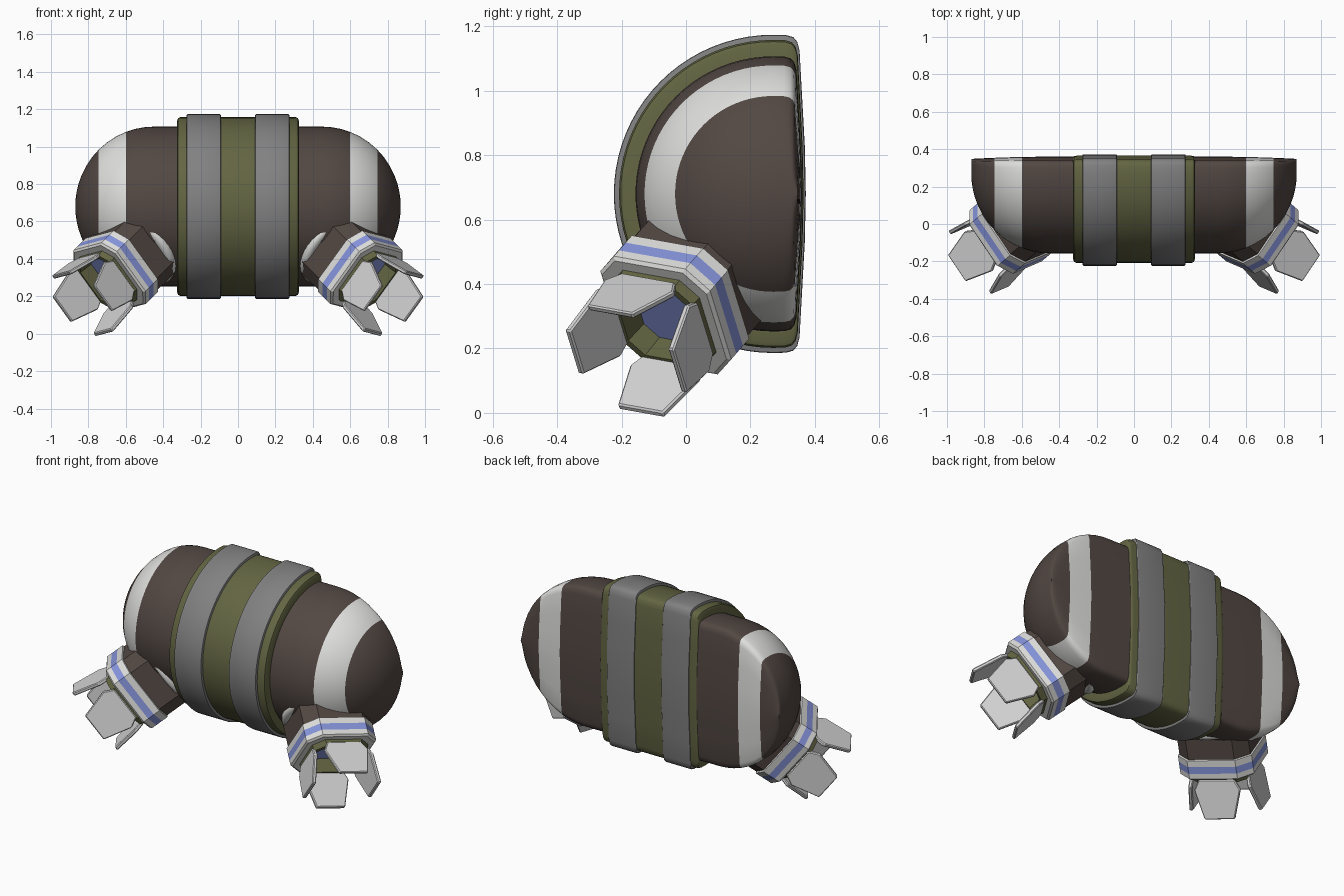
import bpy, bmesh, math
from mathutils import Vector

if "Cube" in bpy.data.objects:
    bpy.data.objects.remove(bpy.data.objects["Cube"])


def mat(name, col):
    m = bpy.data.materials.new(name)
    m.diffuse_color = (*col, 1)
    m.use_nodes = True
    m.node_tree.nodes["Principled BSDF"].inputs["Base Color"].default_value = m.diffuse_color
    return m


BROWN = mat("dark brown", (0.085, 0.064, 0.056))
WHITE = mat("off white", (0.74, 0.74, 0.73))
OLIVE = mat("olive", (0.125, 0.13, 0.055))
GREY = mat("mid grey", (0.22, 0.22, 0.22))
BLUE = mat("soft blue", (0.24, 0.30, 0.72))
PLATE = mat("light grey", (0.66, 0.66, 0.66))


def loft(name, rings, mats, indices, smooth=None, cap_start=None, cap_end=None, closed=False):
    """Skin a list of equal-length rings; indices gives the material of each span."""
    bm = bmesh.new()
    vs = [[bm.verts.new(p) for p in ring] for ring in rings]
    n = len(vs[0])
    spans = len(vs) if closed else len(vs) - 1
    for i in range(spans):
        a, b = vs[i], vs[(i + 1) % len(vs)]
        for j in range(n):
            k = (j + 1) % n
            bm.faces.new((a[j], a[k], b[k], b[j])).material_index = indices[i]
    if cap_start is not None:
        bm.faces.new(vs[0]).material_index = cap_start
    if cap_end is not None:
        bm.faces.new(vs[-1]).material_index = cap_end
    bmesh.ops.recalc_face_normals(bm, faces=bm.faces)
    me = bpy.data.meshes.new(name)
    bm.to_mesh(me)
    bm.free()
    for m in mats:
        me.materials.append(m)
    if smooth:
        me.shade_smooth()
        me.set_sharp_from_angle(angle=math.radians(smooth))
    ob = bpy.data.objects.new(name, me)
    bpy.context.collection.objects.link(ob)
    return ob


# D-shaped cross-section: round front, nearly flat back
CY, CZ = 0.27, 0.68
BACK = [(0.4, 0.998), (0.62, 0.985), (0.74, 0.955), (0.81, 0.9), (0.89, 0.6), (0.97, 0.3)]


def section(x, r, d):
    pts = []
    for i in range(41):
        t = math.pi * i / 40
        pts.append((x, CY - r * math.sin(t), CZ - r * math.cos(t)))
    pts += [(x, CY + d * u, CZ + r * v) for u, v in BACK]
    pts.append((x, CY + d, CZ))
    pts += [(x, CY + d * u, CZ - r * v) for u, v in reversed(BACK)]
    return pts


# Body: capsule cut flat at the back, white stripe near each end
half = [0.0, 0.3, 0.45, 0.5, 0.55, 0.6, 0.65, 0.7, 0.745, 0.78, 0.81, 0.835, 0.852, 0.863, 0.868, 0.8699]
xs = [-x for x in reversed(half[1:])] + half


def body_ring(x):
    e = max(0.0, (abs(x) - 0.45) / 0.42)
    return section(x, 0.427 * math.sqrt(1 - e * e), 0.09 - 0.012 * e ** 2)


stripe = [1 if 0.6 < abs(a + b) / 2 < 0.745 else 0 for a, b in zip(xs, xs[1:])]
loft("body", [body_ring(x) for x in xs], [BROWN, WHITE], stripe, 40, 0, 0)


# Bands wrapped round the middle
def band(name, x0, x1, r, d, bev, material):
    prof = [(x0, 0.4, 0.07), (x0, r - bev, d - bev * 0.4), (x0 + bev * 0.3, r - bev * 0.3, d - bev * 0.1),
            (x0 + bev, r, d), (x1 - bev, r, d), (x1 - bev * 0.3, r - bev * 0.3, d - bev * 0.1),
            (x1, r - bev, d - bev * 0.4), (x1, 0.4, 0.07)]
    loft(name, [section(*p) for p in prof], [material], [0] * len(prof), 40, closed=True)


band("wide_band", -0.325, 0.325, 0.478, 0.095, 0.018, OLIVE)
band("strap_left", -0.275, -0.092, 0.494, 0.102, 0.006, GREY)
band("strap_right", 0.092, 0.275, 0.494, 0.102, 0.006, GREY)

# Leg frame: axis points out, forward and down
C = Vector((0.54, 0.062, 0.447))
A = Vector((0.61, -0.52, -0.60)).normalized()
N1 = Vector((0.57, -0.244, 0.786))
N1 = (N1 - A * N1.dot(A)).normalized()
N2 = A.cross(N1)


def leg_point(side, t, u, v):
    p = C + A * t + N1 * u + N2 * v
    return (p.x * side, p.y, p.z)


def octagon(side, t, a):
    h = a * 0.65
    pts = [(a, -h), (a, h), (h, a), (-h, a), (-a, h), (-a, -h), (-h, -a), (h, -a)]
    return [leg_point(side, t, u, v) for u, v in pts]


def circle(side, t, r, n=40):
    return [leg_point(side, t, r * math.cos(2 * math.pi * i / n), r * math.sin(2 * math.pi * i / n))
            for i in range(n)]


for side, tag in ((-1, "left"), (1, "right")):
    # Round white collar where the leg meets the body
    loft("collar_" + tag, [circle(side, t, r) for t, r in
                           ((-0.12, 0.17), (-0.08, 0.215), (-0.04, 0.234), (-0.015, 0.237), (0.002, 0.228), (0.006, 0.21))],
         [WHITE], [0] * 5, 50, 0, 0)
    # Eight-sided leg with stripes
    prof = [(-0.02, 0.2), (0.13, 0.2), (0.133, 0.208), (0.17, 0.208), (0.21, 0.208), (0.24, 0.208),
            (0.25, 0.198), (0.25, 0.165)]
    loft("leg_" + tag, [octagon(side, t, a) for t, a in prof], [BROWN, WHITE, BLUE],
         [0, 1, 1, 2, 1, 1, 1], cap_start=0)
    # Olive socket with a blue floor
    prof = [(0.235, 0.168), (0.285, 0.16), (0.285, 0.14), (0.205, 0.13)]
    loft("socket_" + tag, [octagon(side, t, a) for t, a in prof], [OLIVE, BLUE], [0, 0, 0], cap_end=1)
    # Four claw plates, flaring slightly outward
    outline = [(0.265, -0.10), (0.265, 0.10), (0.32, 0.13), (0.48, 0.085), (0.48, -0.085), (0.32, -0.13)]
    for k in range(4):
        c, s = math.cos(k * math.pi / 2), math.sin(k * math.pi / 2)
        rings = []
        for drop in (0.0, 0.022):
            ring = []
            for t, w in outline:
                r = 0.168 + (t - 0.265) * 0.18 - drop
                ring.append(leg_point(side, t, c * r - s * w, s * r + c * w))
            rings.append(ring)
        ob = loft("claw_%s_%d" % (tag, k + 1), rings, [PLATE], [0], cap_start=0, cap_end=0)
        bev = ob.modifiers.new("edge", "BEVEL")
        bev.width = 0.005
        bev.segments = 1
